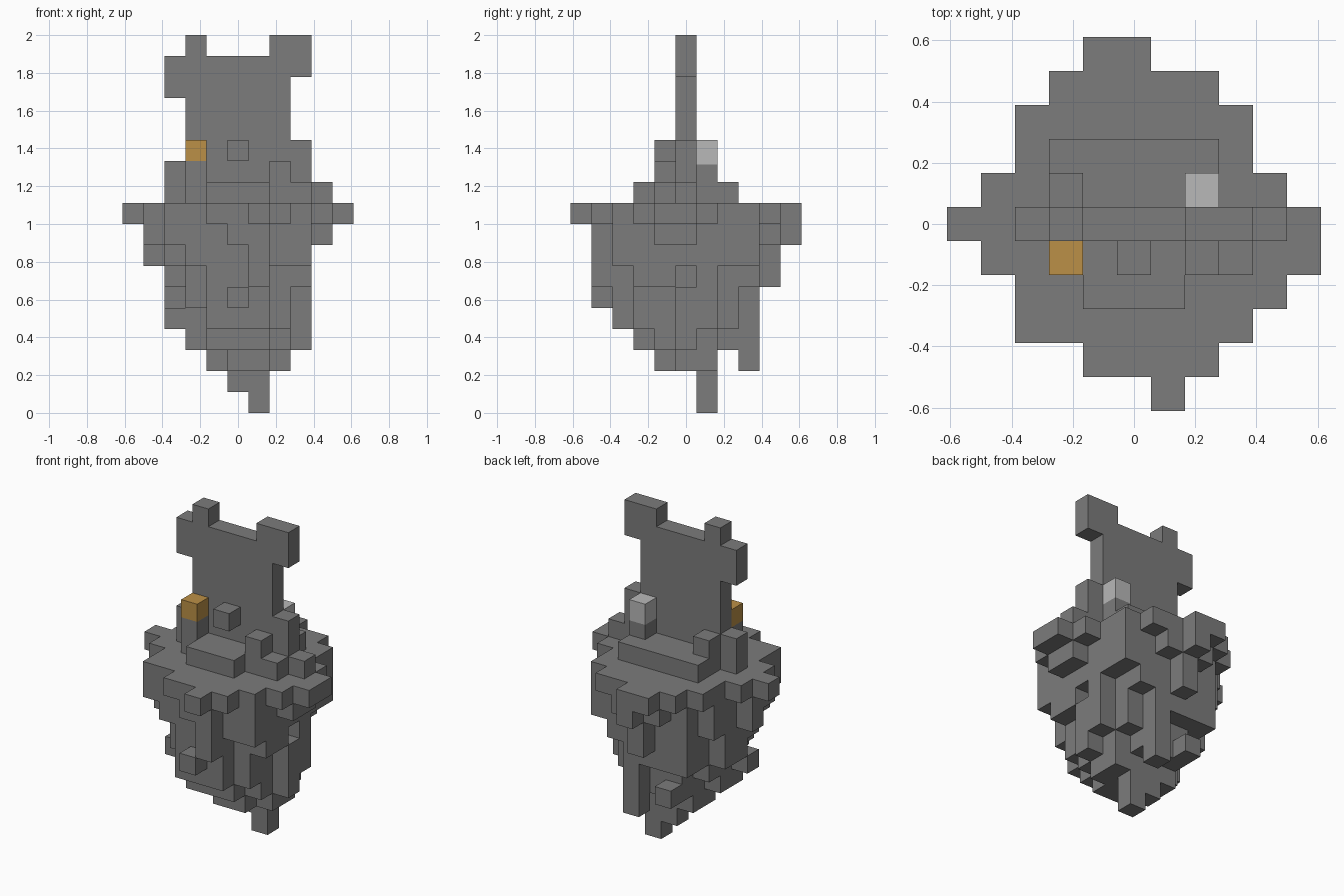
import bpy, bmesh
from mathutils import Vector

U = 1 / 9  # edge of one block
old = bpy.data.objects.get("Cube")
if old:
    bpy.data.objects.remove(old, do_unlink=True)


def material(name, rgb):
    m = bpy.data.materials.new(name)
    m.use_nodes = True
    m.diffuse_color = (*rgb, 1)
    m.node_tree.nodes["Principled BSDF"].inputs["Base Color"].default_value = (*rgb, 1)
    return m


STONE = material("stone grey", (0.2, 0.2, 0.2))
PALE = material("pale grey", (0.48, 0.48, 0.48))
AMBER = material("amber", (0.50, 0.28, 0.063))


def cells(i0, i1, j0, j1, k0, k1):
    """All blocks in an inclusive range."""
    return {(i, j, k) for i in range(i0, i1 + 1)
            for j in range(j0, j1 + 1) for k in range(k0, k1 + 1)}


def finish(name, bm, mat):
    mesh = bpy.data.meshes.new(name)
    bm.to_mesh(mesh)
    bm.free()
    mesh.materials.append(mat)
    ob = bpy.data.objects.new(name, mesh)
    bpy.context.collection.objects.link(ob)


def block_part(name, part, mat, solid):
    """Mesh of the exposed block sides, with flat areas merged."""
    bm = bmesh.new()
    for c in part:
        for axis in range(3):
            for s in (-1, 1):
                n = [0, 0, 0]
                n[axis] = s
                if tuple(a + b for a, b in zip(c, n)) in solid:
                    continue
                u, v = Vector(), Vector()
                u[(axis + 1) % 3] = 0.5
                v[(axis + 2) % 3] = 0.5 * s
                mid = Vector(c) + Vector((0, 0, 0.5)) + Vector(n) / 2
                bm.faces.new([bm.verts.new((mid + p) * U)
                              for p in (-u - v, u - v, u + v, v - u)])
    bmesh.ops.remove_doubles(bm, verts=bm.verts, dist=U / 100)
    bmesh.ops.dissolve_limit(bm, angle_limit=0.01, verts=bm.verts, edges=bm.edges)
    finish(name, bm, mat)


def box(name, i, j, z0, z1, mat):
    bm = bmesh.new()
    bmesh.ops.create_cube(bm, size=1)
    for v in bm.verts:
        v.co = Vector((v.co.x + i, v.co.y + j, z1 if v.co.z > 0 else z0)) * U
    finish(name, bm, mat)


# Hanging rock: lowest block of each column, rows from back to front
ROCK = """
....98.....
...98689...
..9555267..
..7533347..
.954210249.
97532222389
.8633223689
..75333469.
..8744477..
....9869...
......9....
""".split()
rock = set()
for r, row in enumerate(ROCK):
    for c, low in enumerate(row):
        if low != ".":
            rock |= cells(c - 5, c - 5, 5 - r, 5 - r, int(low), 9)
rock |= {(0, -4, 5), (-1, 3, 3), (-3, -1, 4)}  # knobs
rock -= {(3, 0, 6)}  # notch

# Upright slab, one span per layer
SPANS = [(-3, 4), (-3, 3), (-2, 3), (-2, 2), (-2, 2), (-3, 2), (-3, 3)]
slab = set()
for k, (a, b) in enumerate(SPANS, 10):
    slab |= cells(a, b, 0, 0, k, k)
slab |= cells(-2, -2, 0, 0, 17, 17) | cells(2, 3, 0, 0, 17, 17)

# Steps and small posts around the slab
front_step = cells(-1, 1, -2, -1, 10, 10)
back_step = cells(-2, 2, 1, 2, 10, 10) - {(2, 1, 10)}
posts = (cells(-2, -2, -1, -1, 10, 11) | cells(2, 2, -1, -1, 10, 11)
         | {(3, -1, 10), (-2, 1, 11)})
knob = {(0, -1, 12)}
amber_block = {(-2, -1, 12)}

parts = {"hanging_rock": rock, "upright_slab": slab, "front_step": front_step,
         "back_step": back_step, "posts": posts, "slab_knob": knob,
         "amber_block": amber_block}
solid = set().union(*parts.values())
for name, part in parts.items():
    block_part(name, part, AMBER if part is amber_block else STONE, solid)

# Post with a pale block on top
box("back_post", 2, 1, 10, 11.83, STONE)
box("pale_block", 2, 1, 11.83, 13, PALE)
